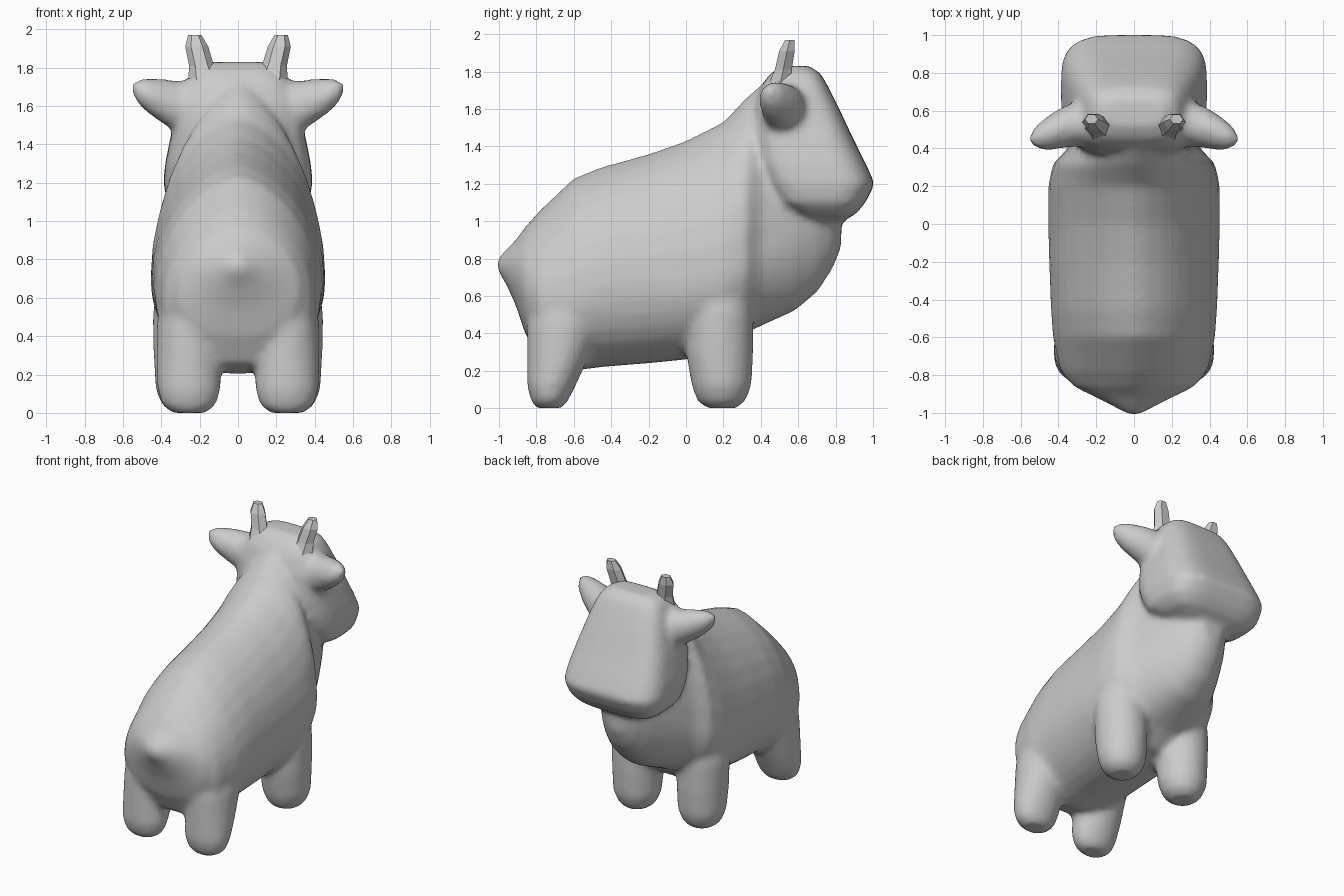
import bpy, bmesh
from math import sin, cos, pi
from mathutils import Vector

if "Cube" in bpy.data.objects:
    bpy.data.objects.remove(bpy.data.objects["Cube"])


def spow(v, e):
    return abs(v) ** e * (1 if v >= 0 else -1)


def loft(bm, rings):
    """Skin closed rings of equal length and cap both ends."""
    rows = [[bm.verts.new(p) for p in r] for r in rings]
    n = len(rows[0])
    for a, b in zip(rows, rows[1:]):
        for i in range(n):
            j = (i + 1) % n
            bm.faces.new((a[i], a[j], b[j], b[i]))
    bm.faces.new(rows[0])
    bm.faces.new(rows[-1])


def finish(bm, name):
    bmesh.ops.recalc_face_normals(bm, faces=bm.faces)
    me = bpy.data.meshes.new(name)
    bm.to_mesh(me)
    bm.free()
    ob = bpy.data.objects.new(name, me)
    bpy.context.collection.objects.link(ob)
    return ob


ANG = [2 * pi * i / 32 for i in range(32)]


def torso_ring(y, zb, zt, w, zw):
    # teardrop section: narrow ridge above, round below
    pts = []
    for a in ANG:
        s, c = sin(a), cos(a)
        e = 1.2 if s > 0 else 0.85
        pts.append((w * spow(c, e), y, zw + s * ((zt - zw) if s > 0 else (zw - zb))))
    return pts


def level_ring(z, cx, cy, rx, ry, e=1.0):
    return [(cx + rx * spow(cos(a), e), cy + ry * spow(sin(a), e), z) for a in ANG]


bm = bmesh.new()

# torso, rump point to chest: y, bottom, top, half width, widest height
loft(bm, [torso_ring(*s) for s in (
    (-1.01, .74, .80, .03, .77), (-.96, .66, .85, .12, .76), (-.91, .55, .90, .22, .73),
    (-.86, .40, .97, .32, .66), (-.78, .25, 1.06, .39, .58), (-.60, .20, 1.23, .43, .60),
    (-.45, .22, 1.29, .44, .66), (-.20, .24, 1.36, .45, .68), (0, .26, 1.43, .455, .68),
    (.20, .30, 1.53, .455, .72), (.32, .40, 1.66, .43, .78), (.40, .44, 1.73, .35, .80),
    (.58, .52, 1.62, .27, .92), (.70, .62, 1.5, .21, 1.0), (.78, .74, 1.35, .15, 1.0),
    (.83, .86, 1.2, .08, 1.0))])

# head, chin to crown: height, back y, front y, half width
loft(bm, [level_ring(z, 0, (y0 + y1) / 2, w, (y1 - y0) / 2, .55) for z, y0, y1, w in (
    (1.00, .70, .84, .20), (1.04, .58, .91, .31), (1.10, .48, .96, .37),
    (1.20, .42, 1.01, .39), (1.30, .38, .965, .38), (1.45, .36, .89, .35),
    (1.60, .36, .82, .31), (1.72, .40, .76, .27), (1.79, .45, .72, .23),
    (1.83, .52, .66, .16))])

for s in (-1, 1):
    # front leg: height, centre y, radii
    loft(bm, [level_ring(z, s * .265, y, rx, ry) for z, y, rx, ry in (
        (0, .19, .08, .08), (.04, .19, .13, .13), (.12, .19, .165, .16),
        (.30, .18, .175, .18), (.50, .18, .18, .18), (.75, .16, .15, .18))])
    # rear leg
    loft(bm, [level_ring(z, s * .255, y, rx, ry) for z, y, rx, ry in (
        (0, -.73, .09, .07), (.04, -.73, .14, .10), (.12, -.72, .165, .13),
        (.25, -.69, .17, .16), (.45, -.65, .17, .20), (.65, -.62, .14, .20))])
    # ear, root to tip: x, y, z, radius in y, radius in z
    loft(bm, [[(s * x, y + ry * cos(a), z + rz * sin(a)) for a in ANG] for x, y, z, ry, rz in (
        (.18, .54, 1.59, .13, .17), (.30, .53, 1.59, .12, .14), (.38, .51, 1.62, .11, .12),
        (.46, .48, 1.65, .09, .095), (.52, .46, 1.675, .06, .065), (.55, .45, 1.69, .025, .03))])

cow = finish(bm, "cow_body")

# fuse the parts into one soft skin
rem = cow.modifiers.new("fuse", 'REMESH')
rem.mode = 'VOXEL'
rem.voxel_size = 0.022
rem.use_smooth_shade = True
sm = cow.modifiers.new("soften", 'SMOOTH')
sm.factor = 0.5
sm.iterations = 8

# faceted horns
for s, side in ((-1, "left"), (1, "right")):
    bm = bmesh.new()
    loft(bm, [[(s * x + r * cos(k * pi / 3), y + .8 * r * sin(k * pi / 3), z) for k in range(6)]
              for x, y, z, r in ((.17, .50, 1.72, .09), (.19, .52, 1.81, .065),
                                 (.215, .54, 1.91, .06), (.225, .555, 1.97, .035))])
    finish(bm, side + "_horn")
